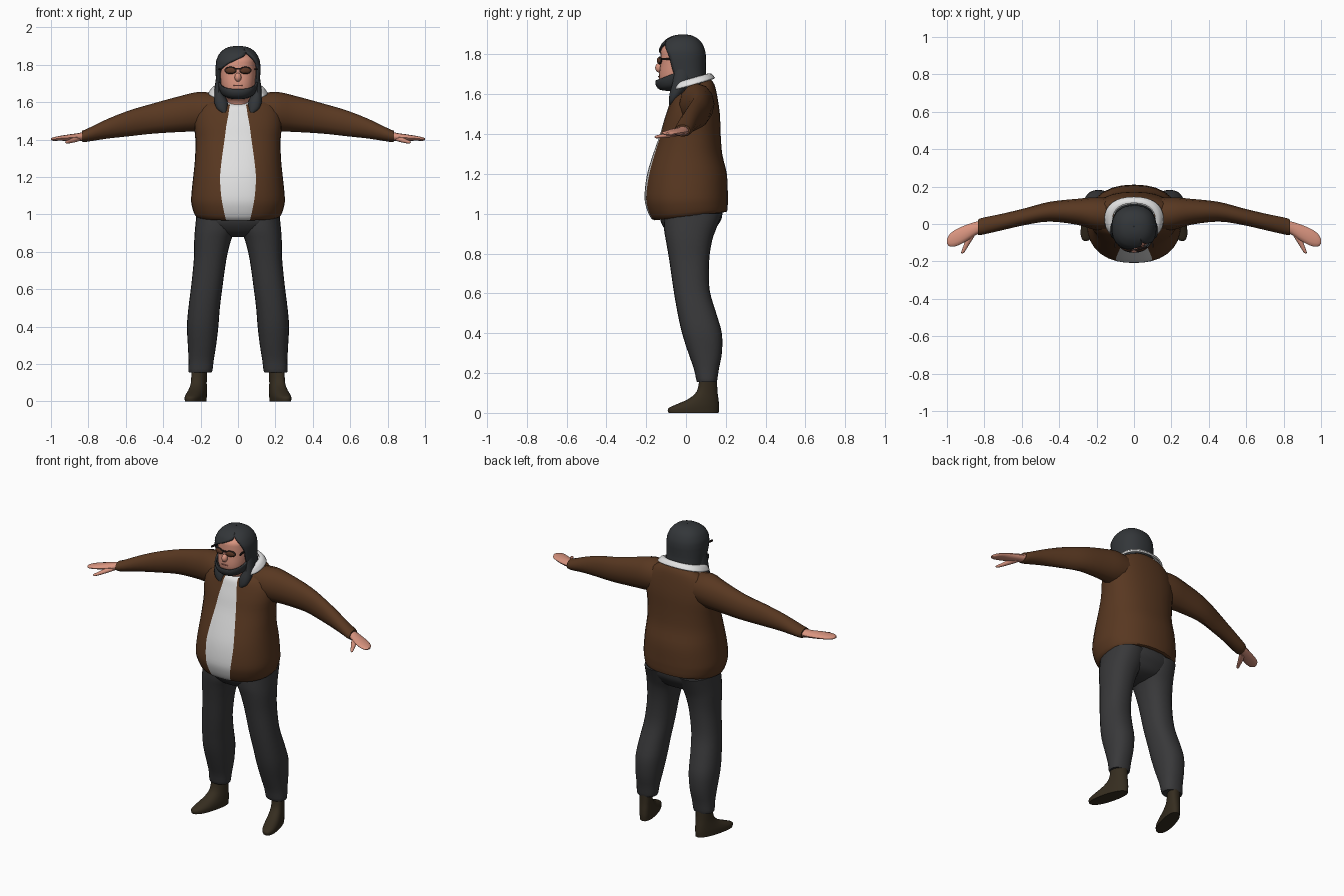
import bpy, bmesh, math
from mathutils import Vector

if "Cube" in bpy.data.objects:
    bpy.data.objects.remove(bpy.data.objects["Cube"])

def mat(name, r, g, b):
    m = bpy.data.materials.new(name)
    m.diffuse_color = (r, g, b, 1)
    m.use_nodes = True
    m.node_tree.nodes["Principled BSDF"].inputs["Base Color"].default_value = m.diffuse_color
    return m

BROWN = mat("brown jacket", .098, .039, .015)
WHITE = mat("white cloth", .76, .76, .76)
GREY = mat("charcoal trousers", .04, .04, .042)
HAIR = mat("dark hair", .033, .037, .041)
SKIN = mat("skin", .70, .30, .215)
BOOT = mat("dark brown boots", .036, .026, .014)
LENS = mat("brown lens", .11, .04, .02)
FRAME = mat("dark frame", .02, .012, .01)
LIPS = mat("lips", .42, .14, .11)

def spread(a0, a1, n, last=True):
    return [a0 + (a1 - a0) * i / (n if not last else n - 1) for i in range(n)]

CIRCLE = spread(0, math.tau, 24, False)

def ring(hw, yf, yb, zf, zb, angles=CIRCLE, xc=0, shear=0, p=2.3):
    """Horizontal rounded section; angle 0 is the front, zf/zb tilt it."""
    pts = []
    for a in angles:
        s, c = math.sin(a), math.cos(a)
        u = math.copysign(abs(s) ** (2 / p), s)
        v = math.copysign(abs(c) ** (2 / p), c)
        y = (yf + yb) / 2 + v * (yf - yb) / 2
        pts.append(Vector((xc + hw * u + shear * (.11 - y), y,
                           (zf + zb) / 2 + v * (zf - zb) / 2)))
    return pts

def tube(rows, axis):
    """Elliptic sections (x, y, z, r1, r2) square to one axis."""
    out = []
    for x, y, z, r1, r2 in rows:
        sec = []
        for a in CIRCLE[::2]:
            c, s = r1 * math.cos(a), r2 * math.sin(a)
            sec.append(Vector({"x": (x, y + c, z + s), "y": (x + c, y, z + s),
                               "z": (x + c, y + s, z)}[axis]))
        out.append(sec)
    return out

def finish(obj, mirror=False, thick=0, angle=45):
    bpy.ops.object.select_all(action='DESELECT')
    obj.select_set(True)
    bpy.context.view_layer.objects.active = obj
    bpy.ops.object.shade_smooth_by_angle(angle=math.radians(angle))
    if thick:
        m = obj.modifiers.new("thickness", 'SOLIDIFY')
        m.thickness = thick
    if mirror:
        obj.modifiers.new("mirror", 'MIRROR')

def loft(name, rows, mats, closed=True, mirror=False, thick=0, white_cols=0, sub=3):
    """Skin smoothly through the section rows."""
    fine = []
    for i in range(len(rows) - 1):
        p0, p1, p2 = rows[max(i - 1, 0)], rows[i], rows[i + 1]
        p3 = rows[min(i + 2, len(rows) - 1)]
        for k in range(sub):
            t = k / sub
            fine.append([b + .5 * t * (c - a + t * (2 * a - 5 * b + 4 * c - d + t * (3 * (b - c) + d - a)))
                         for a, b, c, d in zip(p0, p1, p2, p3)])
    fine.append(rows[-1])
    bm = bmesh.new()
    grid = [[bm.verts.new(p) for p in row] for row in fine]
    n = len(grid[0])
    for lo, hi in zip(grid, grid[1:]):
        for j in range(n if closed else n - 1):
            k = (j + 1) % n
            f = bm.faces.new((lo[j], lo[k], hi[k], hi[j]))
            f.material_index = 1 if j < white_cols else 0
    if closed:
        bm.faces.new(grid[0][::-1])
        top = bm.faces.new(grid[-1])
        top.material_index = 1 if white_cols else 0
    bmesh.ops.remove_doubles(bm, verts=bm.verts, dist=.0001)
    bmesh.ops.recalc_face_normals(bm, faces=bm.faces)
    me = bpy.data.meshes.new(name)
    bm.to_mesh(me)
    bm.free()
    for m in mats:
        me.materials.append(m)
    obj = bpy.data.objects.new(name, me)
    bpy.context.collection.objects.link(obj)
    finish(obj, mirror, thick)

def blob(name, loc, size, m, mirror=False, rot=(0, 0, 0), box=False):
    if box:
        bpy.ops.mesh.primitive_cube_add(size=2)
    else:
        bpy.ops.mesh.primitive_uv_sphere_add(segments=16, ring_count=10, radius=1)
    o = bpy.context.object
    o.name = name
    for v in o.data.vertices:
        co = Vector([a * b for a, b in zip(v.co, size)])
        v.co = Vector((co.x * math.cos(rot[2]) - co.y * math.sin(rot[2]),
                       co.x * math.sin(rot[2]) + co.y * math.cos(rot[2]), co.z)) + Vector(loc)
    o.data.materials.append(m)
    finish(o, mirror)

# Jacket body with the shirt front: half width, front y, back y, front z, back z, shirt half width
torso = []
for hw, yf, yb, zf, zb, w in [
        (.20, -.13, .185, .97, 1.012, .055), (.228, -.172, .206, .973, 1.012, .065),
        (.248, -.202, .21, 1.04, 1.06, .08), (.25, -.208, .21, 1.1, 1.1, .09),
        (.24, -.195, .205, 1.2, 1.2, .096), (.23, -.165, .182, 1.3, 1.3, .086),
        (.228, -.13, .174, 1.4, 1.4, .072), (.235, -.11, .17, 1.47, 1.5, .063),
        (.225, -.09, .157, 1.53, 1.59, .052), (.185, -.076, .142, 1.57, 1.65, .046),
        (.13, -.06, .12, 1.585, 1.68, .042)]:
    a = math.asin((w / hw) ** 1.15)
    torso.append(ring(hw, yf, yb, zf, zb, spread(-a, a, 4, False) + spread(a, math.tau - a, 26, False)))
loft("jacket_body", torso, [BROWN, WHITE], white_cols=4)

# Sleeves
loft("sleeve", tube([
    (.08, .05, 1.55, .085, .09), (.2, .055, 1.55, .088, .105), (.3, .065, 1.538, .07, .097),
    (.45, .066, 1.513, .053, .081), (.58, .04, 1.487, .045, .069), (.7, .012, 1.457, .044, .052),
    (.81, -.012, 1.422, .045, .034), (.835, -.018, 1.418, .04, .029)], "x"), [BROWN], mirror=True)

# Hands
loft("hand", tube([
    (.81, -.012, 1.419, .03, .026), (.85, -.025, 1.414, .036, .021), (.9, -.05, 1.41, .044, .018),
    (.95, -.073, 1.407, .045, .013), (.985, -.087, 1.403, .033, .01), (1.0, -.093, 1.402, .012, .005)],
    "x"), [SKIN], mirror=True)
loft("thumb", tube([
    (.855, -.035, 1.405, .02, .014), (.88, -.08, 1.397, .018, .013), (.9, -.12, 1.39, .013, .01),
    (.915, -.15, 1.386, .009, .007), (.918, -.157, 1.385, .003, .003)], "y"), [SKIN], mirror=True)

# Trousers: seat, then one leg mirrored (z, inner x, outer x, front y, back y)
loft("trouser_seat", [ring(hw, yf, yb, z, z) for z, hw, yf, yb in [
    (.88, .05, -.04, .07), (.9, .15, -.085, .125), (.94, .208, -.118, .158),
    (.98, .222, -.13, .18), (1.04, .222, -.12, .185)]], [GREY])
loft("trouser_leg", [ring((xo - xi) / 2, yf, yb, z, z, xc=(xo + xi) / 2) for z, xi, xo, yf, yb in [
    (.155, .15, .255, .062, .15), (.16, .138, .264, .053, .156), (.22, .13, .264, .04, .165),
    (.3, .117, .268, .012, .18), (.4, .105, .273, -.02, .18), (.5, .097, .265, -.042, .152),
    (.62, .082, .25, -.063, .118), (.76, .062, .236, -.083, .116), (.86, .038, .234, -.1, .13),
    (.92, .015, .23, -.11, .15), (1.0, .01, .222, -.112, .183)]], [GREY], mirror=True)

# Boots, toes turned out
loft("boot", [ring(hw, yf, yb, z, z, xc=.208, shear=.25) for z, hw, yf, yb in [
    (0, .046, -.088, .164), (.022, .047, -.09, .166), (.04, .046, -.055, .166), (.07, .042, .012, .163),
    (.11, .039, .055, .158), (.18, .04, .068, .155)]], [BOOT], mirror=True)

# Head and neck
loft("head", [ring(hw, yf, yb, z, z) for z, hw, yf, yb in [
    (1.53, .058, -.05, .06), (1.6, .06, -.06, .06), (1.63, .07, -.1, .065), (1.66, .084, -.13, .07),
    (1.7, .092, -.135, .08), (1.75, .096, -.13, .085), (1.8, .095, -.128, .085), (1.835, .09, -.12, .08),
    (1.87, .05, -.07, .05)]], [SKIN])
blob("nose", (0, -.135, 1.733), (.018, .02, .024), SKIN)
blob("mouth", (0, -.135, 1.689), (.026, .005, .004), LIPS)

# Beard band around the jaw
jaw = spread(math.radians(-85), math.radians(85), 19)
loft("beard", [ring(hw, yf, .08, zf, zb, jaw) for hw, yf, zf, zb in [
    (.06, -.085, 1.626, 1.65), (.084, -.128, 1.632, 1.69), (.095, -.143, 1.652, 1.73),
    (.098, -.142, 1.668, 1.77)]], [HAIR], closed=False, thick=.01)

# Hair cap with side-swept opening: z, half width, front y, back y, right and left opening
hair = []
for z, hw, yf, yb, ar, al in [
        (1.64, .112, -.1, .115, 75, 75), (1.68, .116, -.11, .105, 68, 68),
        (1.72, .118, -.12, .1, 62, 62), (1.765, .12, -.135, .1, 62, 55), (1.79, .12, -.14, .1, 60, 38),
        (1.82, .117, -.139, .096, 52, 12), (1.85, .105, -.125, .084, 38, -15),
        (1.872, .088, -.105, .068, 25, -25), (1.888, .066, -.08, .045, 25, -25),
        (1.898, .036, -.048, .018, 25, -25), (1.9, .001, -.016, -.014, 25, -25)]:
    hair.append(ring(hw, yf, yb, z, z, spread(math.radians(ar), math.radians(360 - al), 30)))
loft("hair", hair, [HAIR], closed=False, thick=.012)
loft("hair_lock", tube([
    (.098, -.02, 1.74, .018, .035), (.105, -.025, 1.66, .022, .042), (.092, -.05, 1.605, .036, .032),
    (.085, -.068, 1.565, .028, .018), (.075, -.075, 1.545, .012, .008)], "z"), [HAIR], mirror=True)

# Shirt collar folded over the jacket
neck = spread(math.radians(52), math.radians(308), 25)
loft("collar", [ring(hw, yf, yb, zf, zb, neck) for hw, yf, yb, zf, zb in [
    (.115, -.08, .112, 1.65, 1.705), (.138, -.088, .13, 1.645, 1.702), (.158, -.095, .146, 1.615, 1.682)]],
    [WHITE], closed=False, thick=.01)

# Sunglasses
blob("lens_rim", (.04, -.132, 1.77), (.034, .008, .02), FRAME, True, (0, 0, .25))
blob("lens", (.04, -.137, 1.769), (.028, .007, .015), LENS, True, (0, 0, .25))
blob("glasses_bridge", (0, -.138, 1.778), (.014, .004, .004), FRAME, box=True)
blob("glasses_arm", (.096, -.085, 1.776), (.004, .04, .005), FRAME, True, (0, 0, .15), box=True)
